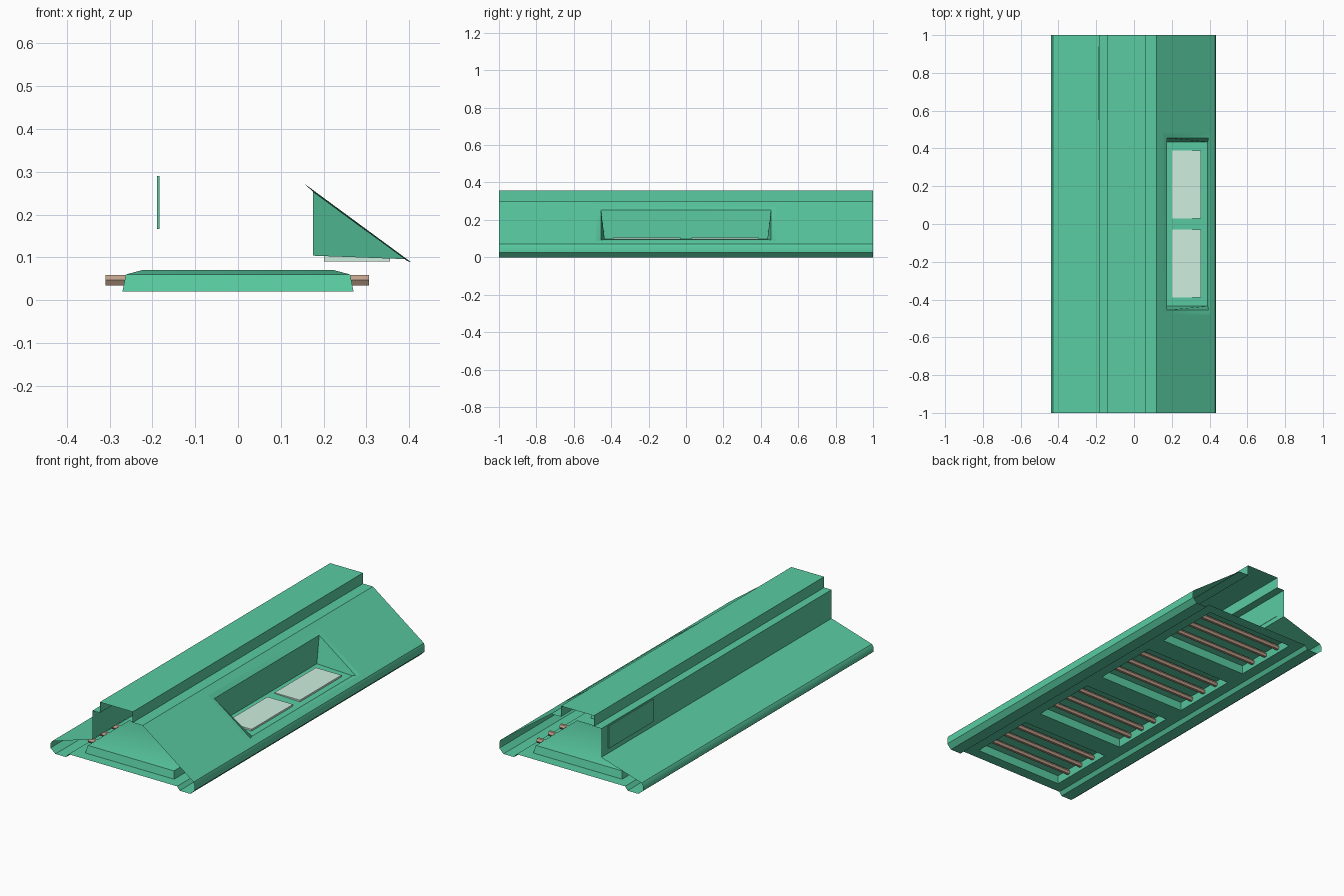
import bpy, bmesh, math
from mathutils import Matrix

if "Cube" in bpy.data.objects:
    bpy.data.objects.remove(bpy.data.objects["Cube"])


def material(name, rgb):
    m = bpy.data.materials.new(name)
    m.diffuse_color = (*rgb, 1)
    m.use_nodes = True
    m.node_tree.nodes["Principled BSDF"].inputs["Base Color"].default_value = m.diffuse_color
    return m


GREEN = material("green", (0.10, 0.60, 0.36))
GLASS = material("pale_glass", (0.62, 0.86, 0.74))
BROWN = material("brown", (0.52, 0.36, 0.26))


def finish(name, bm, mat, angle=35):
    bmesh.ops.remove_doubles(bm, verts=bm.verts, dist=1e-5)
    me = bpy.data.meshes.new(name)
    bm.to_mesh(me)
    bm.free()
    ob = bpy.data.objects.new(name, me)
    bpy.context.collection.objects.link(ob)
    me.materials.append(mat)
    bpy.ops.object.select_all(action='DESELECT')
    ob.select_set(True)
    bpy.context.view_layer.objects.active = ob
    bpy.ops.object.shade_smooth_by_angle(angle=math.radians(angle))
    return ob


def face(bm, *pts):
    return bm.faces.new([bm.verts.new(p) for p in pts])


def strip(bm, profile, y0=-1, y1=1):
    """Open sheet: an (x, z) profile swept along y."""
    for (xa, za), (xb, zb) in zip(profile, profile[1:]):
        face(bm, (xa, y0, za), (xb, y0, zb), (xb, y1, zb), (xa, y1, za))


def slope_z(x):
    return 0.298 - 0.7355 * (x - 0.12)


# Open-ended outer shell: left side, top cap, shoulder and lower rims
bm = bmesh.new()
strip(bm, [(0.33, 0.02), (0.345, 0), (0.41, 0), (0.435, 0.025), (0.435, 0.055), (0.43, slope_z(0.43))])
strip(bm, [(0.12, 0.298), (0.06, 0.298), (0.06, 0.357), (-0.14, 0.357), (-0.14, 0.298),
           (-0.185, 0.298), (-0.185, 0.14), (-0.43, 0.065), (-0.44, 0.05), (-0.44, 0.025),
           (-0.41, 0), (-0.345, 0), (-0.33, 0.02)])
bmesh.ops.reverse_faces(bm, faces=[f for f in bm.faces if f.normal.z < 0 and f.calc_center_median().z > 0.1])
finish("outer_shell", bm, GREEN)

# Right slope with a window opening
bm = bmesh.new()
X0, X1, Y = 0.155, 0.405, 0.48
P = lambda x: (x, slope_z(x))
strip(bm, [P(0.43), P(X1)])
strip(bm, [P(X0), P(0.12)])
strip(bm, [P(X1), P(X0)], -1, -Y)
strip(bm, [P(X1), P(X0)], Y, 1)
finish("right_slope", bm, GREEN)

# Window recess: slanted frame, back wall, end walls and sill
bm = bmesh.new()
outer = [(X0, -Y), (X1, -Y), (X1, Y), (X0, Y)]
inner = [(0.175, -0.455), (0.395, -0.455), (0.395, 0.455), (0.175, 0.455)]
top = [(x, y, slope_z(x)) for x, y in outer]
rim = [(x, y, slope_z(x) - 0.004) for x, y in inner]
low = [(0.175, -0.435, 0.104), (0.39, -0.435, 0.096), (0.39, 0.435, 0.096), (0.175, 0.435, 0.104)]
for a, b in ((top, rim), (rim, low)):
    for i in range(4):
        j = (i + 1) % 4
        face(bm, a[i], a[j], b[j], b[i])
face(bm, *low)
finish("window_recess", bm, GREEN, 20)

# Pale panes set in the sill
for side in (-1, 1):
    bm = bmesh.new()
    bmesh.ops.create_cube(bm, size=1, matrix=Matrix.Translation((0.278, side * 0.21, 0.0985))
                          @ Matrix.Diagonal((0.155, 0.36, 0.017, 1)))
    finish("window_pane", bm, GLASS)

# Floor with four tapered pockets
CENTERS = (-0.75, -0.25, 0.25, 0.75)
HX, HY = 0.27, 0.19
bm = bmesh.new()
Z = 0.02
strip(bm, [(-0.33, Z), (-HX, Z)])
strip(bm, [(HX, Z), (0.33, Z)])
edges = [-1] + [c + s * HY for c in CENTERS for s in (-1, 1)] + [1]
for y0, y1 in zip(edges[::2], edges[1::2]):
    strip(bm, [(-HX, Z), (HX, Z)], y0, y1)
for c in CENTERS:
    rings = []
    for hx, hy, z in ((HX, HY, Z), (0.262, 0.18, 0.06), (0.225, 0.15, 0.07)):
        rings.append([(sx * hx, c + sy * hy, z) for sx, sy in ((-1, -1), (1, -1), (1, 1), (-1, 1))])
    for a, b in zip(rings, rings[1:]):
        for i in range(4):
            j = (i + 1) % 4
            face(bm, a[j], a[i], b[i], b[j])
    face(bm, *reversed(rings[-1]))
finish("floor_with_pockets", bm, GREEN, 30)

# Three six-sided bars across each pocket
for c in CENTERS:
    for k in (-1, 0, 1):
        bm = bmesh.new()
        bmesh.ops.create_cone(bm, cap_ends=True, segments=6, radius1=0.014, radius2=0.014, depth=0.615,
                              matrix=Matrix.Translation((-0.002, c + k * 0.1, 0.047))
                              @ Matrix.Rotation(math.pi / 2, 4, 'Y'))
        finish("pocket_bar", bm, BROWN)

# Thin access panel on the left wall
bm = bmesh.new()
bmesh.ops.create_cube(bm, size=1, matrix=Matrix.Translation((-0.186, 0.745, 0.228))
                      @ Matrix.Diagonal((0.006, 0.39, 0.124, 1)))
finish("side_panel", bm, GREEN)
